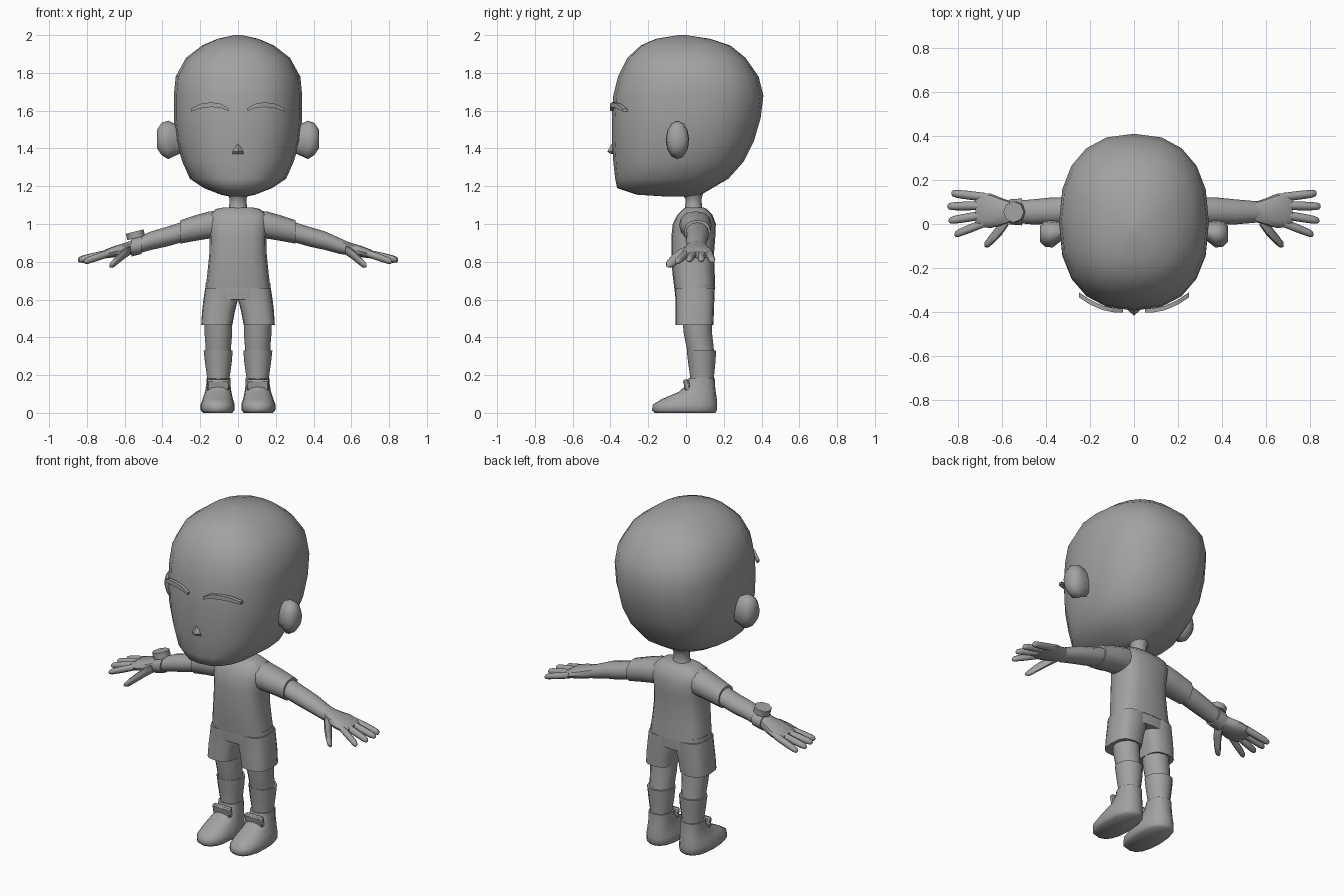
import bpy, bmesh, math
from mathutils import Matrix, Vector

grey = bpy.data.materials.new("plain_grey")
grey.diffuse_color = (0.36, 0.36, 0.36, 1)


def finish(name, bm, mirror=False, angle=40):
    bmesh.ops.recalc_face_normals(bm, faces=bm.faces)
    me = bpy.data.meshes.new(name)
    bm.to_mesh(me)
    bm.free()
    me.materials.append(grey)
    ob = bpy.data.objects.new(name, me)
    bpy.context.collection.objects.link(ob)
    bpy.ops.object.select_all(action='DESELECT')
    ob.select_set(True)
    bpy.context.view_layer.objects.active = ob
    bpy.ops.object.shade_smooth_by_angle(angle=math.radians(angle))
    if mirror:
        ob.modifiers.new("mirror", 'MIRROR').use_mirror_merge = False
    return ob


def loft(name, rings, plane='z', n=12, e=2.0, mirror=False, angle=40, turn=0.0):
    """Skin superellipse rings (x, y, z, a, b); a, b lie along x, y or y, z."""
    bm = bmesh.new()
    loops = []
    for x, y, z, a, b in rings:
        loop = []
        for i in range(n):
            t = turn + 2 * math.pi * i / n
            c, s = math.cos(t), math.sin(t)
            u = a * math.copysign(abs(c) ** (2 / e), c)
            v = b * math.copysign(abs(s) ** (2 / e), s)
            off = (u, v, 0) if plane == 'z' else (0, u, v)
            loop.append(bm.verts.new((x + off[0], y + off[1], z + off[2])))
        loops.append(loop)
    for p, q in zip(loops, loops[1:]):
        for i in range(n):
            j = (i + 1) % n
            bm.faces.new((p[i], p[j], q[j], q[i]))
    bm.faces.new(loops[0])
    bm.faces.new(loops[-1])
    return finish(name, bm, mirror, angle)


def span(z, y0, y1, a, x=0.0):
    """Horizontal ring given by its front and back limits."""
    return (x, (y0 + y1) / 2, z, a, (y1 - y0) / 2)


# Head
loft("head", [span(*r) for r in (
    (1.145, -0.10, 0.05, 0.04), (1.155, -0.26, 0.08, 0.09), (1.19, -0.365, 0.14, 0.18),
    (1.24, -0.375, 0.225, 0.255), (1.33, -0.385, 0.305, 0.295), (1.44, -0.392, 0.36, 0.328),
    (1.56, -0.393, 0.395, 0.34), (1.68, -0.385, 0.41, 0.34), (1.78, -0.36, 0.385, 0.33),
    (1.88, -0.31, 0.315, 0.275), (1.945, -0.24, 0.235, 0.19), (1.98, -0.16, 0.13, 0.11),
    (2.0, -0.04, 0.0, 0.02))], n=20, e=2.35, angle=60)

# Ears
loft("ear", [(0.29, -0.035, 1.45, 0.035, 0.07), (0.335, -0.035, 1.445, 0.045, 0.085),
             (0.37, -0.045, 1.445, 0.062, 0.102), (0.405, -0.045, 1.45, 0.058, 0.085),
             (0.428, -0.045, 1.45, 0.036, 0.05)], 'x', n=12, mirror=True, angle=60)

# Eyebrows: thin arched strips
loft("eyebrow", [(0.05, -0.394, 1.605, 0.012, 0.01), (0.09, -0.392, 1.625, 0.014, 0.016),
                 (0.14, -0.382, 1.632, 0.014, 0.018), (0.20, -0.355, 1.624, 0.016, 0.017),
                 (0.25, -0.322, 1.602, 0.016, 0.01)],
     'x', n=4, mirror=True, turn=math.pi / 4)

# Nose: small wedge
loft("nose", [(0, -0.385, 1.37, 0.03, 0.012), (0, -0.392, 1.383, 0.028, 0.024),
              (0, -0.385, 1.425, 0.004, 0.008)], n=4)

# Neck
loft("neck", [(0, 0.04, 1.05, 0.075, 0.06), (0, 0.04, 1.09, 0.048, 0.045),
              (0, 0.04, 1.13, 0.044, 0.042), (0, 0.035, 1.16, 0.055, 0.055),
              (0, 0.03, 1.19, 0.08, 0.08)])

# Shirt body
loft("shirt", [span(*r) for r in (
    (0.66, -0.062, 0.155, 0.172), (0.74, -0.072, 0.152, 0.162), (0.84, -0.078, 0.148, 0.152),
    (0.93, -0.078, 0.155, 0.15), (1.0, -0.07, 0.158, 0.16), (1.05, -0.045, 0.14, 0.155),
    (1.08, -0.015, 0.11, 0.115), (1.088, 0.0, 0.09, 0.075))], n=16, e=2.9, angle=50)

# Sleeves and arms
loft("sleeve", [(0.08, 0.05, 1.0, 0.075, 0.07), (0.15, 0.05, 0.995, 0.085, 0.072),
                (0.22, 0.055, 0.98, 0.078, 0.068), (0.305, 0.06, 0.958, 0.07, 0.062)],
     'x', e=2.3, mirror=True)
loft("arm", [(0.28, 0.06, 0.962, 0.062, 0.054), (0.38, 0.06, 0.932, 0.06, 0.052),
             (0.46, 0.055, 0.912, 0.057, 0.049), (0.54, 0.055, 0.883, 0.05, 0.042),
             (0.575, 0.055, 0.873, 0.047, 0.036)], 'x', mirror=True)

# Hands
loft("palm", [(0.55, 0.055, 0.88, 0.045, 0.037), (0.60, 0.055, 0.866, 0.062, 0.034),
              (0.65, 0.06, 0.855, 0.078, 0.03), (0.70, 0.063, 0.842, 0.078, 0.024),
              (0.72, 0.063, 0.836, 0.066, 0.016)], 'x', e=2.4, mirror=True)
for name, y0, x1, y1, z1 in (("little_finger", 0.122, 0.83, 0.14, 0.805),
                             ("ring_finger", 0.084, 0.848, 0.08, 0.81),
                             ("middle_finger", 0.042, 0.842, 0.015, 0.81),
                             ("index_finger", 0.005, 0.815, -0.048, 0.80)):
    start, end = Vector((0.68, y0, 0.846)), Vector((x1, y1, z1))
    rings = []
    for t, r in ((0, 0.02), (0.5, 0.02), (0.85, 0.018), (0.96, 0.014), (1, 0.006)):
        rings.append((*start.lerp(end, t), r, r))
    loft(name, rings, 'x', n=8, mirror=True, angle=60)
loft("thumb", [(0.57, 0.03, 0.865, 0.035, 0.028), (0.60, -0.01, 0.845, 0.038, 0.028),
               (0.635, -0.055, 0.815, 0.03, 0.026), (0.662, -0.083, 0.79, 0.024, 0.022),
               (0.68, -0.095, 0.78, 0.01, 0.01)], 'x', n=8, mirror=True, angle=60)

# Wristwatch on one arm only
loft("watch_band", [(-0.51, 0.055, 0.893, 0.061, 0.052), (-0.565, 0.055, 0.876, 0.057, 0.048)],
     'x', n=12)
dial = bmesh.new()
bmesh.ops.create_cone(dial, cap_ends=True, segments=8, radius1=0.048, radius2=0.048, depth=0.035,
                      matrix=Matrix.Translation((-0.543, 0.055, 0.943))
                      @ Matrix.Rotation(math.radians(-14), 4, 'Y'))
finish("watch_dial", dial, angle=50)

# Shorts: hip section and two legs
loft("shorts_hips", [span(0.60, -0.055, 0.15, 0.178), span(0.645, -0.06, 0.152, 0.175),
                     span(0.685, -0.06, 0.153, 0.171)], n=16, e=2.9)
loft("shorts_leg", [span(z, y0, y1, (x1 - x0) / 2, (x0 + x1) / 2) for z, y0, y1, x0, x1 in (
    (0.465, -0.055, 0.145, 0.03, 0.195), (0.54, -0.055, 0.148, 0.016, 0.19),
    (0.60, -0.055, 0.15, 0.0, 0.183), (0.66, -0.058, 0.152, 0.0, 0.174))],
     n=16, e=2.8, mirror=True)

# Legs and socks
loft("leg", [span(0.50, -0.02, 0.135, 0.073, 0.104), span(0.42, -0.012, 0.138, 0.073, 0.104),
             span(0.36, 0.0, 0.145, 0.068, 0.104), span(0.31, 0.01, 0.15, 0.068, 0.104)][::-1],
     mirror=True)
loft("sock", [span(0.13, 0.02, 0.15, 0.058, 0.104), span(0.19, 0.022, 0.148, 0.06, 0.104),
              span(0.26, 0.012, 0.155, 0.07, 0.104), span(0.33, 0.004, 0.16, 0.077, 0.105)],
     mirror=True)

# Shoes with a raised tongue
loft("shoe", [span(0.0, -0.165, 0.155, 0.078, 0.108), span(0.015, -0.18, 0.165, 0.09, 0.108),
              span(0.045, -0.175, 0.165, 0.09, 0.108), span(0.075, -0.125, 0.163, 0.08, 0.107),
              span(0.11, -0.04, 0.158, 0.07, 0.105), span(0.15, 0.005, 0.153, 0.064, 0.104),
              span(0.185, 0.015, 0.152, 0.063, 0.104)], n=16, e=2.4, mirror=True, angle=60)
tongue = bmesh.new()
bmesh.ops.create_cube(tongue, size=1, matrix=Matrix.Translation((0.105, 0.004, 0.147))
                      @ Matrix.Rotation(math.radians(12), 4, 'X')
                      @ Matrix.Diagonal((0.115, 0.03, 0.062, 1)))
bmesh.ops.bevel(tongue, geom=tongue.edges[:], offset=0.007, segments=1, affect='EDGES')
finish("shoe_tongue", tongue, mirror=True)
